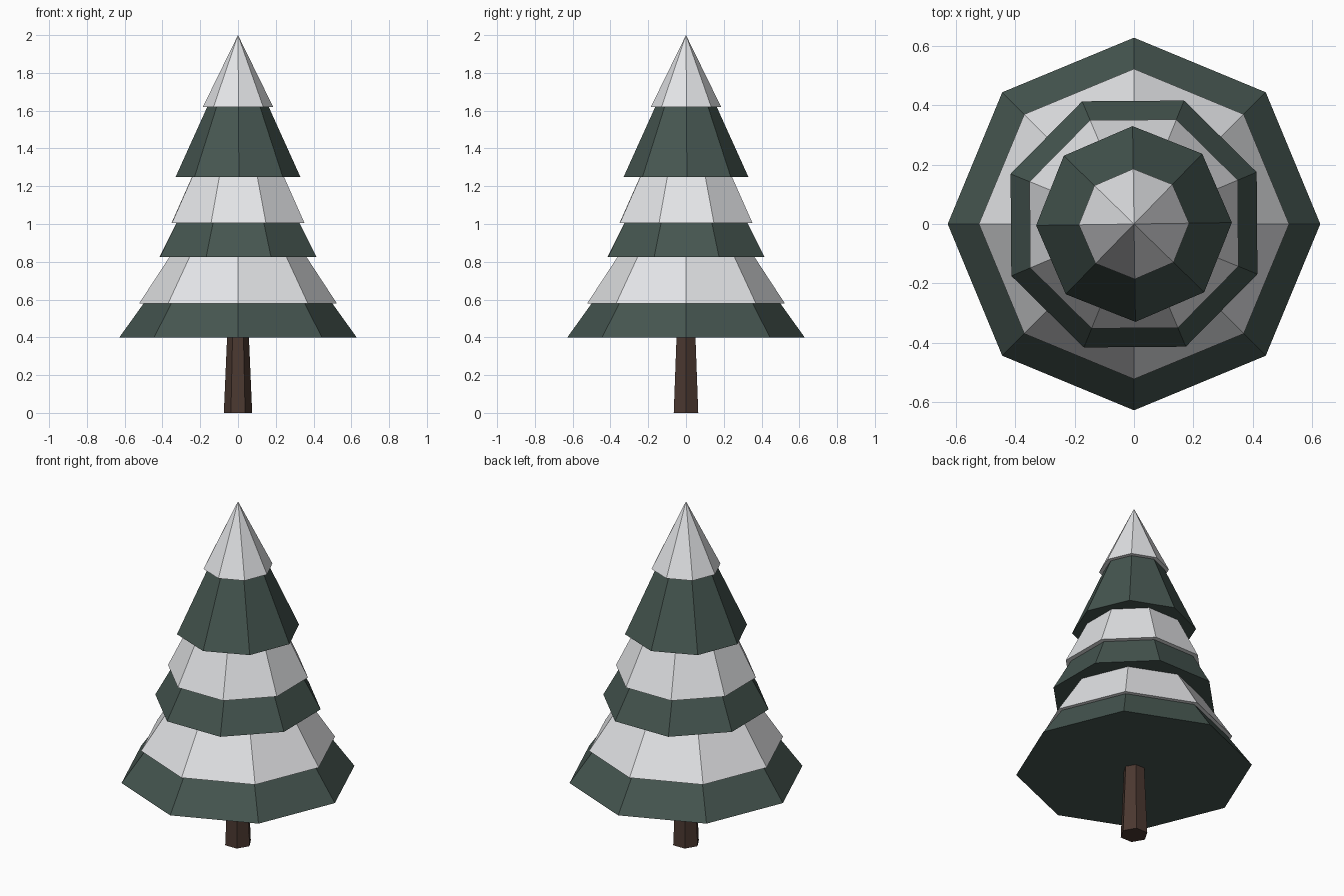
import bpy, bmesh, math

if "Cube" in bpy.data.objects:
    bpy.data.objects.remove(bpy.data.objects["Cube"])


def material(name, rgb):
    m = bpy.data.materials.new(name)
    m.diffuse_color = (*rgb, 1)
    m.use_nodes = True
    m.node_tree.nodes["Principled BSDF"].inputs["Base Color"].default_value = m.diffuse_color
    return m


green = material("pine green", (0.060, 0.092, 0.080))
white = material("snow white", (0.80, 0.81, 0.83))
brown = material("bark brown", (0.070, 0.040, 0.030))


def frustum(name, mat, sides, r1, z1, r2, z2, turn=0.0):
    """Closed flat-shaded frustum (or cone if r2 is 0), first corner at angle turn."""
    bm = bmesh.new()

    def ring(r, z):
        return [bm.verts.new((r * math.cos(turn + i * math.tau / sides),
                              r * math.sin(turn + i * math.tau / sides), z))
                for i in range(sides)]

    low = ring(r1, z1)
    bm.faces.new(low[::-1])
    if r2 > 0:
        high = ring(r2, z2)
        bm.faces.new(high)
    else:
        tip = bm.verts.new((0, 0, z2))
    for i in range(sides):
        j = (i + 1) % sides
        if r2 > 0:
            bm.faces.new((low[i], low[j], high[j], high[i]))
        else:
            bm.faces.new((low[i], low[j], tip))
    mesh = bpy.data.meshes.new(name)
    bm.to_mesh(mesh)
    bm.free()
    mesh.materials.append(mat)
    ob = bpy.data.objects.new(name, mesh)
    bpy.context.collection.objects.link(ob)
    return ob


# Tapered six-sided trunk
frustum("trunk", brown, 6, 0.075, 0.0, 0.057, 0.42)

# Branch tiers (r1, z1, r2, z2) with a snow cap slightly proud of each
tiers = [
    ("lower", (0.628, 0.40, 0.234, 0.95), (0.523, 0.58, 0.281, 0.95)),
    ("middle", (0.449, 0.825, 0.155, 1.37), (0.380, 1.005, 0.205, 1.37)),
    ("top", (0.330, 1.25, 0.0, 1.98), (0.186, 1.62, 0.0, 2.0)),
]
for i, (name, branch, snow) in enumerate(tiers):
    turn = 0.4 * i
    frustum(name + "_branches", green, 8, *branch, turn)
    frustum(name + "_snow", white, 8, *snow, turn)
